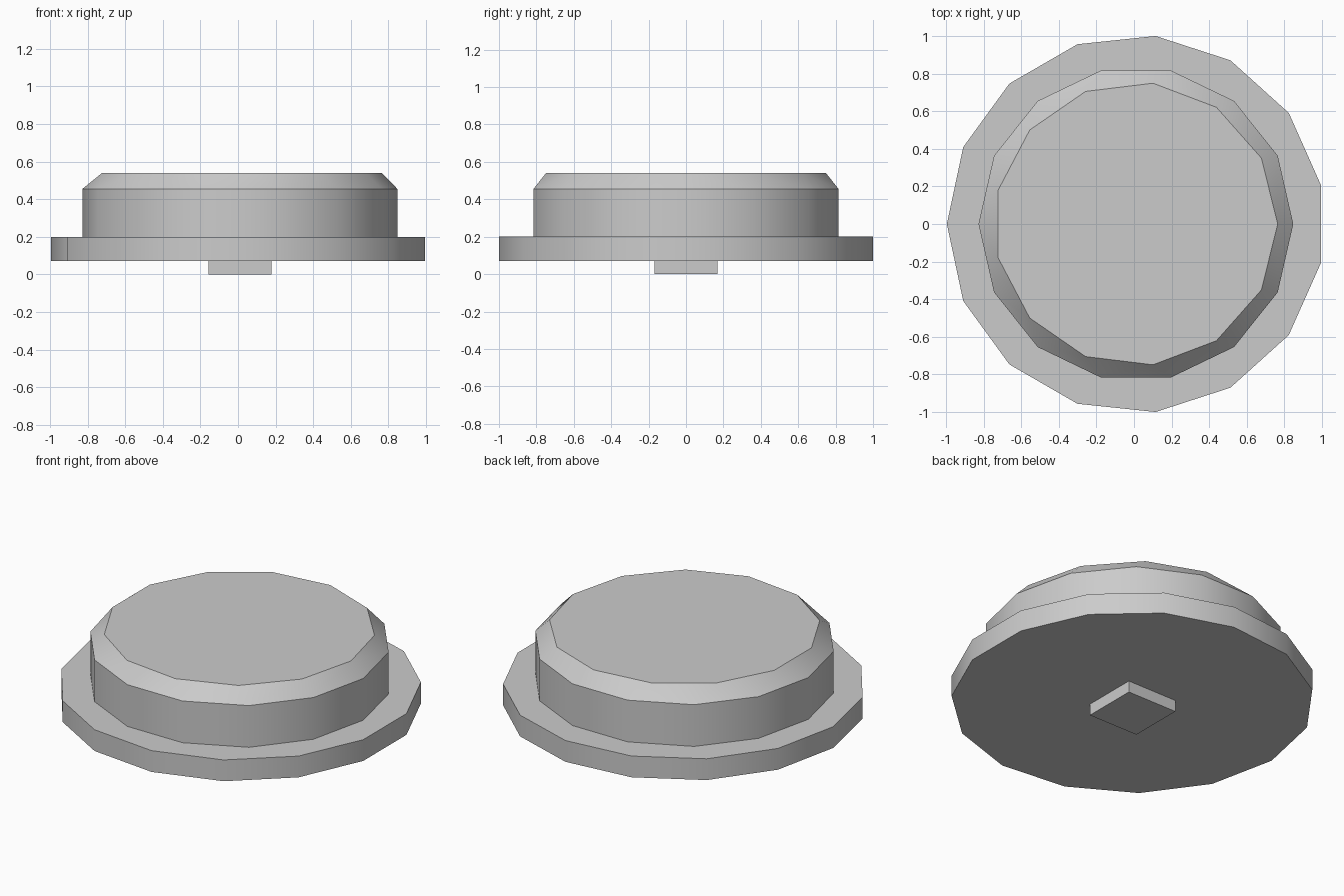
import bpy, bmesh, math

cube = bpy.data.objects.get("Cube")
if cube:
    bpy.data.objects.remove(cube)

grey = bpy.data.materials.new("plain grey")
grey.use_nodes = True
colour = (0.6, 0.6, 0.6, 1)
grey.diffuse_color = colour
grey.node_tree.nodes["Principled BSDF"].inputs["Base Color"].default_value = colour

CENTRE_X = 0.01


def ring(sides, radius, z, start=0.0):
    """Corners of a regular polygon at height z."""
    step = 2 * math.pi / sides
    return [(CENTRE_X + radius * math.cos(start + i * step),
             radius * math.sin(start + i * step), z) for i in range(sides)]


def solid(name, *rings):
    """Convex solid wrapped around stacked rings, smooth around its sides."""
    bm = bmesh.new()
    for r in rings:
        for co in r:
            bm.verts.new(co)
    bmesh.ops.convex_hull(bm, input=bm.verts)
    bmesh.ops.dissolve_limit(bm, angle_limit=math.radians(1),
                             verts=bm.verts, edges=bm.edges)
    bmesh.ops.recalc_face_normals(bm, faces=bm.faces)
    mesh = bpy.data.meshes.new(name)
    bm.to_mesh(mesh)
    bm.free()
    mesh.materials.append(grey)
    obj = bpy.data.objects.new(name, mesh)
    bpy.context.collection.objects.link(obj)
    bpy.ops.object.select_all(action="DESELECT")
    obj.select_set(True)
    bpy.context.view_layer.objects.active = obj
    bpy.ops.object.shade_smooth_by_angle(angle=math.radians(35))


# Wide flange, fifteen sides with a corner at -x
solid("base_flange", ring(15, 1.005, 0.07, math.pi), ring(15, 1.005, 0.2, math.pi))

# Raised drum, fourteen sides sloping in to a thirteen-sided top
solid("chamfered_drum", ring(14, 0.837, 0.2), ring(14, 0.837, 0.455),
      ring(13, 0.754, 0.54))

# Square peg underneath
peg_radius = 0.168 * math.sqrt(2)
solid("square_peg", ring(4, peg_radius, 0, math.pi / 4),
      ring(4, peg_radius, 0.07, math.pi / 4))
